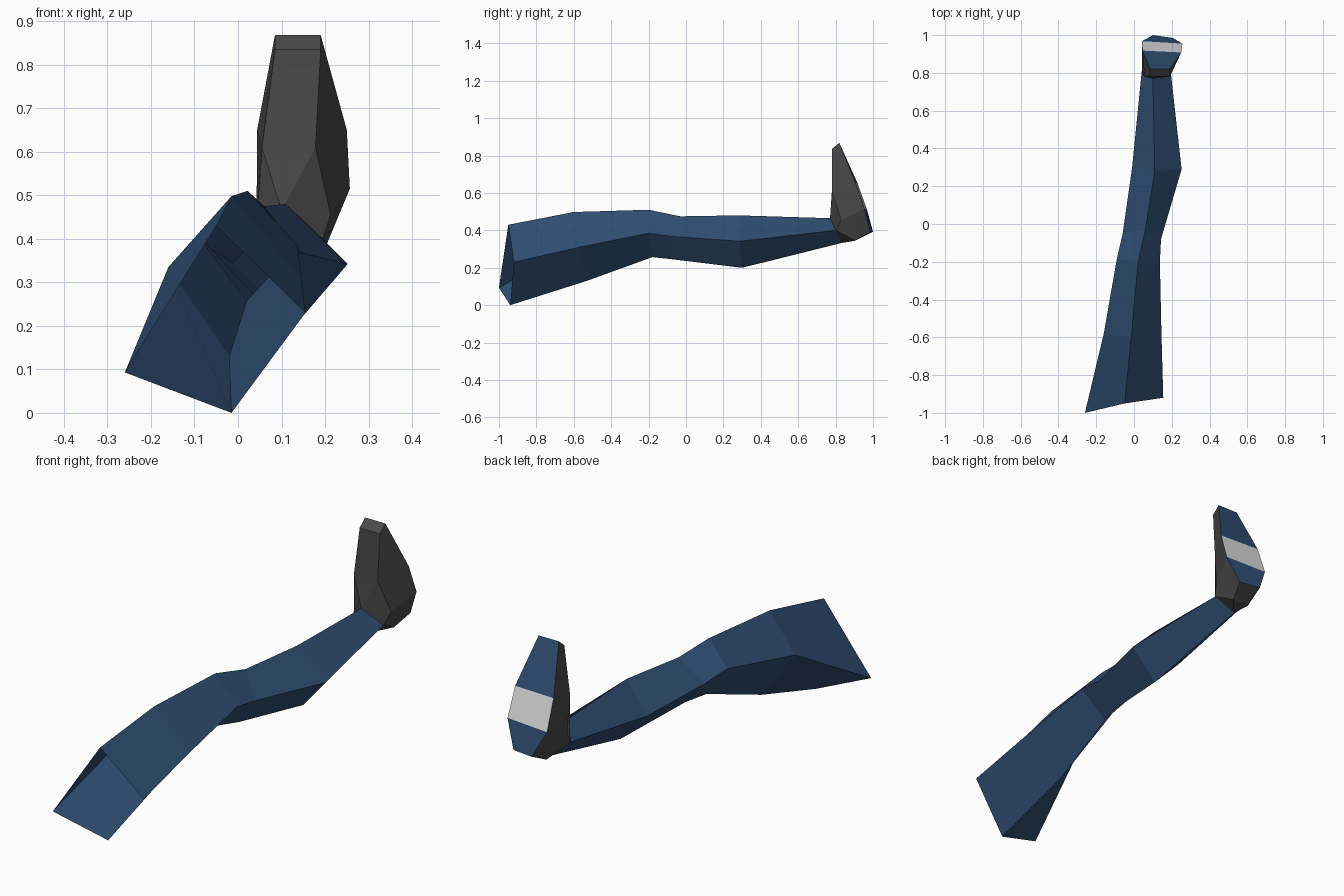
import bpy, bmesh


def material(name, rgb):
    m = bpy.data.materials.new(name)
    m.diffuse_color = (*rgb, 1)
    return m


BLUE = material("denim blue", (0.028, 0.074, 0.165))
GREY = material("dark grey", (0.068, 0.068, 0.068))
WHITE = material("pale grey", (0.70, 0.70, 0.70))


def build(name, verts, faces, mats):
    """faces: list of (vertex indices, material index)"""
    bm = bmesh.new()
    vs = [bm.verts.new(v) for v in verts]
    for ids, mi in faces:
        bm.faces.new([vs[i] for i in ids]).material_index = mi
    bmesh.ops.recalc_face_normals(bm, faces=bm.faces[:])
    me = bpy.data.meshes.new(name)
    bm.to_mesh(me)
    bm.free()
    for m in mats:
        me.materials.append(m)
    ob = bpy.data.objects.new(name, me)
    bpy.context.collection.objects.link(ob)
    return ob


# Trouser leg: open four-sided tube, each ring is top, right, bottom, left
rings = [
    [(-.05, -.95, .43), (.155, -.92, .23), (-.015, -.94, 0), (-.26, -1, .093)],      # hip
    [(-.015, -.60, .498), (.145, -.57, .31), (-.02, -.53, .13), (-.16, -.58, .335)],  # thigh
    [(.022, -.20, .51), (.137, -.20, .385), (.02, -.18, .257), (-.09, -.18, .405)],   # knee
    [(.06, -.03, .475), (.143, -.08, .368), (.06, -.08, .246), (-.06, -.05, .375)],
    [(.11, .28, .48), (.252, .29, .342), (.13, .30, .20), (-.01, .30, .345)],         # calf
    [(.10, .77, .465), (.195, .80, .40), (.11, .83, .332), (.04, .80, .40)],          # ankle
]
leg_faces = [((4*r + i, 4*r + (i+1) % 4, 4*r + 4 + (i+1) % 4, 4*r + 4 + i), 0)
             for r in range(5) for i in range(4)]
build("trouser_leg", [v for r in rings for v in r], leg_faces, [BLUE])

# Shoe: rings of upper-left, upper-right, sole-right, sole-left from toe to heel
shoe = [
    (.085, .78, .835), (.19, .78, .835), (.19, .82, .868), (.085, .82, .868),   # toe
    (.055, .78, .61), (.178, .78, .61), (.25, .908, .65), (.044, .918, .65),    # ball
    (.043, .82, .455), (.213, .83, .455), (.257, .955, .515), (.043, .968, .51),  # arch
    (.09, .905, .345), (.175, .905, .345), (.205, .985, .39), (.10, 1.0, .392),  # heel
] + rings[-1]                                                                   # ankle 16..19
T, R, B, L = 16, 17, 18, 19
shoe_faces = [((0, 1, 2, 3), 0)]
for r in (0, 4):                       # upper sides and sole bands
    shoe_faces += [((r+1, r+2, r+6, r+5), 0),
                   ((r, r+3, r+7, r+4), 0),
                   ((r+2, r+3, r+7, r+6), 1 if r == 0 else 2)]
shoe_faces += [
    ((0, 1, 5, 4), 0),                              # instep
    ((4, 5, T), 0), ((5, 9, R, T), 0), ((4, 8, L, T), 0),
    ((10, 11, 15, 14), 1),                          # heel of sole
    ((9, 10, 13, R), 0), ((10, 14, 13), 0),         # heel sides
    ((8, 11, 12, L), 0), ((11, 15, 12), 0),
    ((12, 13, 14, 15), 0),                          # heel back
    ((R, 13, B), 0), ((13, 12, B), 0), ((12, L, B), 0),
]
build("shoe", shoe, shoe_faces, [GREY, BLUE, WHITE])
